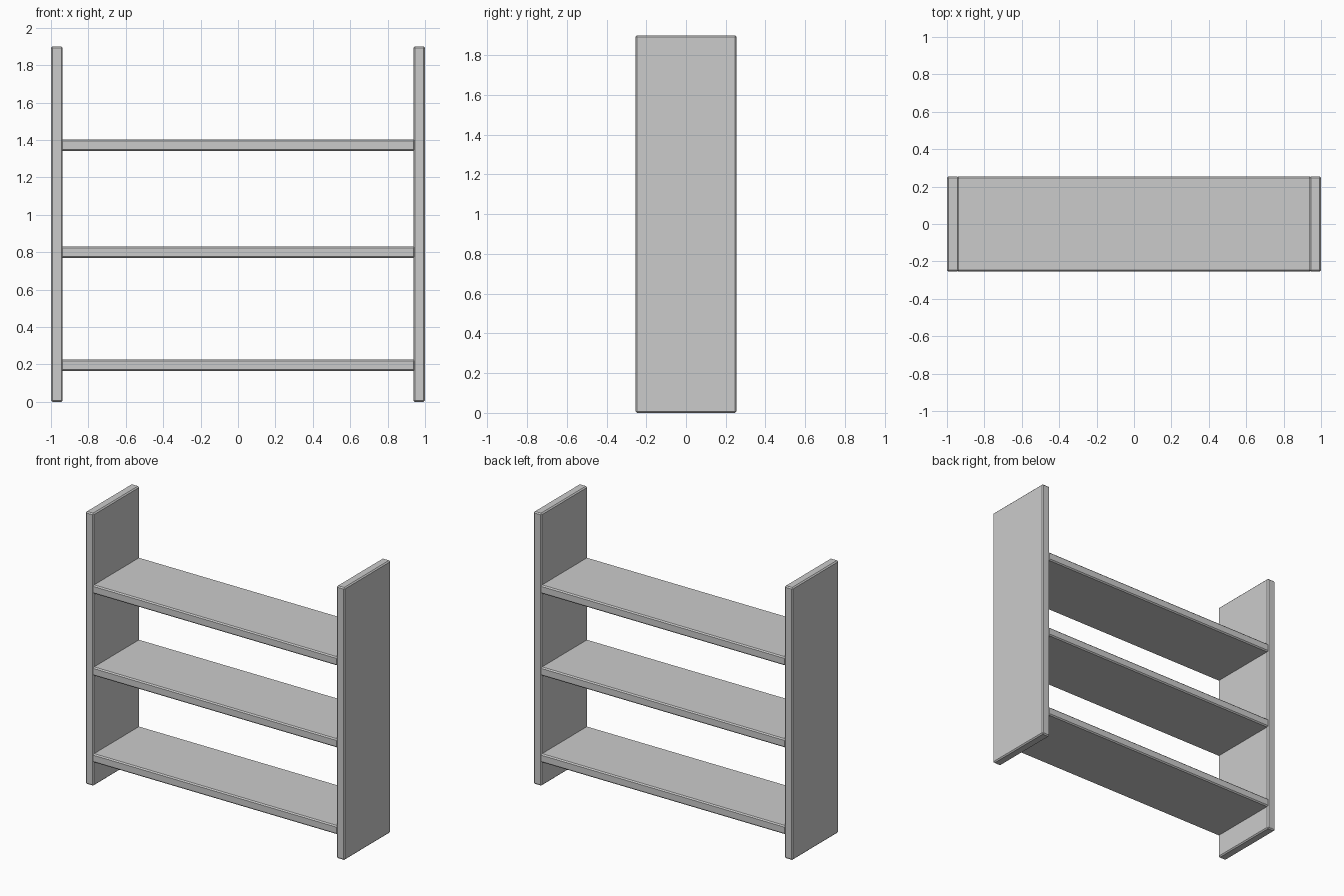
import bpy

if "Cube" in bpy.data.objects:
    bpy.data.objects.remove(bpy.data.objects["Cube"])

DEPTH, HEIGHT, THICK = 0.51, 1.90, 0.063


def board(name, size, loc):
    """Rectangular board with small chamfered edges."""
    bpy.ops.mesh.primitive_cube_add(size=1, location=loc)
    ob = bpy.context.object
    ob.name = name
    ob.scale = size
    bpy.ops.object.transform_apply(location=False, rotation=False, scale=True)
    bev = ob.modifiers.new("chamfer", 'BEVEL')
    bev.width = 0.008
    bev.segments = 1
    return ob


# Upright side panels
for name, side in (("left_panel", -1), ("right_panel", 1)):
    board(name, (THICK, DEPTH, HEIGHT), (side * (1 - THICK / 2), 0, HEIGHT / 2))

# Shelves, let slightly into the panels
shelf_width = 2 * (1 - THICK) + 0.02
for name, z in (("bottom_shelf", 0.195), ("middle_shelf", 0.80), ("top_shelf", 1.372)):
    board(name, (shelf_width, DEPTH, 0.06), (0, 0, z))
